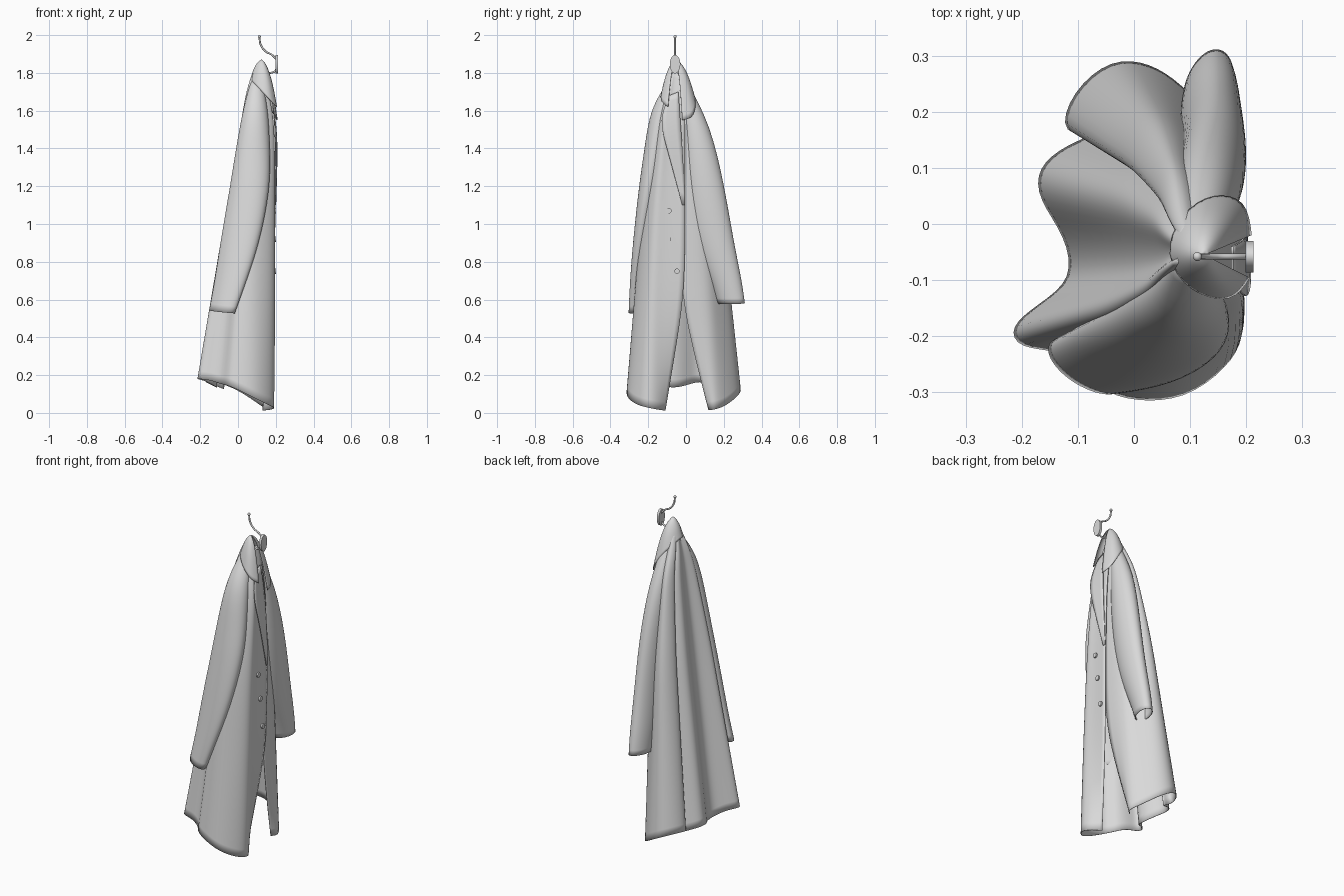
import bpy, math
from mathutils import Vector

if "Cube" in bpy.data.objects:
    bpy.data.objects.remove(bpy.data.objects["Cube"], do_unlink=True)

grey = bpy.data.materials.new("plain grey")
grey.use_nodes = True
grey.diffuse_color = (0.7, 0.7, 0.7, 1)
grey.node_tree.nodes["Principled BSDF"].inputs["Base Color"].default_value = (0.7, 0.7, 0.7, 1)


def interp(table, t):
    """Piecewise linear lookup in (position, value) pairs."""
    for (a, u), (b, v) in zip(table, table[1:]):
        if t <= b:
            return u + (v - u) * (t - a) / (b - a)
    return table[-1][1]


def loft(name, rows, cyclic=False, thickness=0.004):
    """Cloth surface skinned through rows of points."""
    n = len(rows[0])
    verts = [p for row in rows for p in row]
    faces = []
    for r in range(len(rows) - 1):
        for i in range(n if cyclic else n - 1):
            j = (i + 1) % n
            faces.append((r * n + i, r * n + j, (r + 1) * n + j, (r + 1) * n + i))
    mesh = bpy.data.meshes.new(name)
    mesh.from_pydata(verts, [], faces)
    mesh.materials.append(grey)
    for p in mesh.polygons:
        p.use_smooth = True
    obj = bpy.data.objects.new(name, mesh)
    bpy.context.collection.objects.link(obj)
    sub = obj.modifiers.new("smooth", 'SUBSURF')
    sub.levels = sub.render_levels = 2
    sub.boundary_smooth = 'PRESERVE_CORNERS'
    solid = obj.modifiers.new("cloth", 'SOLIDIFY')
    solid.thickness = thickness
    solid.offset = 0


# Coat body: folded hem outline drawn up to the neck
hem = [(.13, -.11), (.175, -.145), (.198, -.2), (.165, -.255), (.09, -.312), (0, -.315),
       (-.06, -.295), (-.08, -.25), (-.14, -.222), (-.205, -.22), (-.222, -.185),
       (-.17, -.145), (-.105, -.1), (-.12, -.02), (-.17, .045), (-.172, .1),
       (-.12, .14), (-.05, .165), (-.135, .155), (-.11, .235), (-.04, .295),
       (.03, .285), (.08, .25), (.13, .2), (.165, .145), (.13, .12)]
neck_x, neck_y, neck_z = .11, -.05, 1.8
back_reach = [(0, .1), (.06, .2), (1, 1)]
front_reach = [(0, .3), (.13, 1), (.3, 1.25), (.7, 1.2), (1, 1)]
side_reach = [(0, .1), (.13, .42), (.4, .68), (1, 1)]
closing = [(0, 1), (.6, 1), (.7, .85), (.85, .4), (1, 0)]
closed_front = [(0, .14), (.13, .18), (.3, .195), (1, .195)]


def body_row(t):
    row = []
    last = len(hem) - 1
    for i, (hx, hy) in enumerate(hem):
        reach = front_reach if hx > neck_x else back_reach
        x = min(.2, neck_x + (hx - neck_x) * interp(reach, t))
        y = neck_y + (hy - neck_y) * interp(side_reach, t)
        # hem rises towards the back and the sides
        low = min(.18, .008 + .5 * max(0, .14 - hx) + .22 * max(0, abs(hy) - .11))
        z = neck_z + (low - neck_z) * t
        # front edges meet and overlap above the walking slit
        if i in (0, last):
            c = interp(closing, t)
            x += (interp(closed_front, t) - (.015 if i else 0) - x) * c
            y += ((-.03 if i else -.005) - y) * c
        row.append((x, y, z))
    return row


loft("coat_body", [body_row(t) for t in (0, .06, .13, .25, .4, .55, .68, .8, .9, 1)])


# Sleeves: rings given as centre x, y, z, half widths in x, y and a twist
def sleeve(name, rings, sides=12):
    rows = []
    for x, y, z, rx, ry, twist in rings:
        row = []
        c, s = math.cos(twist), math.sin(twist)
        for k in range(sides):
            a = math.tau * k / sides
            u, v = rx * math.cos(a), ry * math.sin(a)
            row.append((x + u * c - v * s, y + u * s + v * c, z - .1 * u))
        rows.append(row)
    loft(name, rows, cyclic=True)


sleeve("right_sleeve", [(.1, -.06, 1.77, .025, .02, 0), (.095, -.132, 1.62, .066, .058, 0),
                        (.08, -.16, 1.4, .092, .06, -.1), (.066, -.187, 1.2, .11, .062, -.2),
                        (.01, -.222, .9, .11, .052, -.35), (-.045, -.242, .68, .09, .042, -.5),
                        (-.085, -.253, .535, .078, .036, -.55)])
sleeve("left_sleeve", [(.12, -.015, 1.75, .025, .02, 0), (.13, .058, 1.53, .058, .072, 0),
                       (.142, .1, 1.2, .062, .107, -.1), (.138, .147, .9, .056, .11, -.15),
                       (.134, .213, .7, .05, .086, -.25), (.132, .24, .58, .042, .075, -.3)])

# Collar: cone gathered under the hanging point, open in front
apex = Vector((.125, -.055, 1.868))
collar_edge = [(.205, -.095, 1.62), (.175, -.142, 1.65), (.1, -.122, 1.73), (.052, -.055, 1.78),
               (.085, .02, 1.73), (.14, .055, 1.67), (.2, .045, 1.56), (.208, -.02, 1.55)]
collar = []
for f in (.02, .3, .6, .8, 1):
    row = []
    for p in collar_edge:
        q = apex.lerp(Vector(p), f)
        q.z = apex.z + (p[2] - apex.z) * f ** 2
        row.append(q)
    collar.append(row)
loft("collar", collar)

# Lapel folded back along the overlapping front edge
lapel_fold = [(.175, -.04, 1.7), (.195, -.03, 1.55), (.2, -.015, 1.35), (.199, -.005, 1.1)]
lapel_tip = [(.175, -.09, 1.68), (.2, -.145, 1.55), (.21, -.1, 1.4), (.2, -.02, 1.1)]
loft("lapel", [lapel_fold, lapel_tip])


# Round parts facing along x: buttons and the wall plate
def disc(name, loc, radius, depth, stretch=1):
    bpy.ops.mesh.primitive_cylinder_add(vertices=24, radius=radius, depth=depth,
                                        location=loc, rotation=(0, math.pi / 2, 0))
    obj = bpy.context.object
    obj.name = name
    obj.scale = (stretch, 1, 1)
    obj.data.materials.append(grey)
    bpy.ops.object.shade_smooth_by_angle()


for i, (y, z) in enumerate([(-.09, 1.07), (-.07, .92), (-.048, .75)]):
    disc("button_%d" % (i + 1), (.196, y, z), .014, .012)
disc("wall_plate", (.206, -.058, 1.846), .028, .014, 1.75)


# Hook rods
def rod(name, points, radius):
    curve = bpy.data.curves.new(name, 'CURVE')
    curve.dimensions = '3D'
    curve.bevel_depth = radius
    curve.use_fill_caps = True
    spline = curve.splines.new('BEZIER')
    spline.bezier_points.add(len(points) - 1)
    for b, (x, z) in zip(spline.bezier_points, points):
        b.co = (x, -.058, z)
        b.handle_left_type = b.handle_right_type = 'AUTO'
    curve.materials.append(grey)
    bpy.context.collection.objects.link(bpy.data.objects.new(name, curve))


rod("upper_hook", [(.205, 1.87), (.18, 1.895), (.145, 1.915), (.12, 1.95), (.113, 1.99)], .005)
rod("lower_hook", [(.205, 1.82), (.185, 1.803), (.155, 1.805), (.135, 1.84)], .005)
bpy.ops.mesh.primitive_uv_sphere_add(segments=16, ring_count=10, radius=.008,
                                     location=(.113, -.058, 1.992))
tip = bpy.context.object
tip.name = "hook_tip"
tip.data.materials.append(grey)
bpy.ops.object.shade_smooth()
